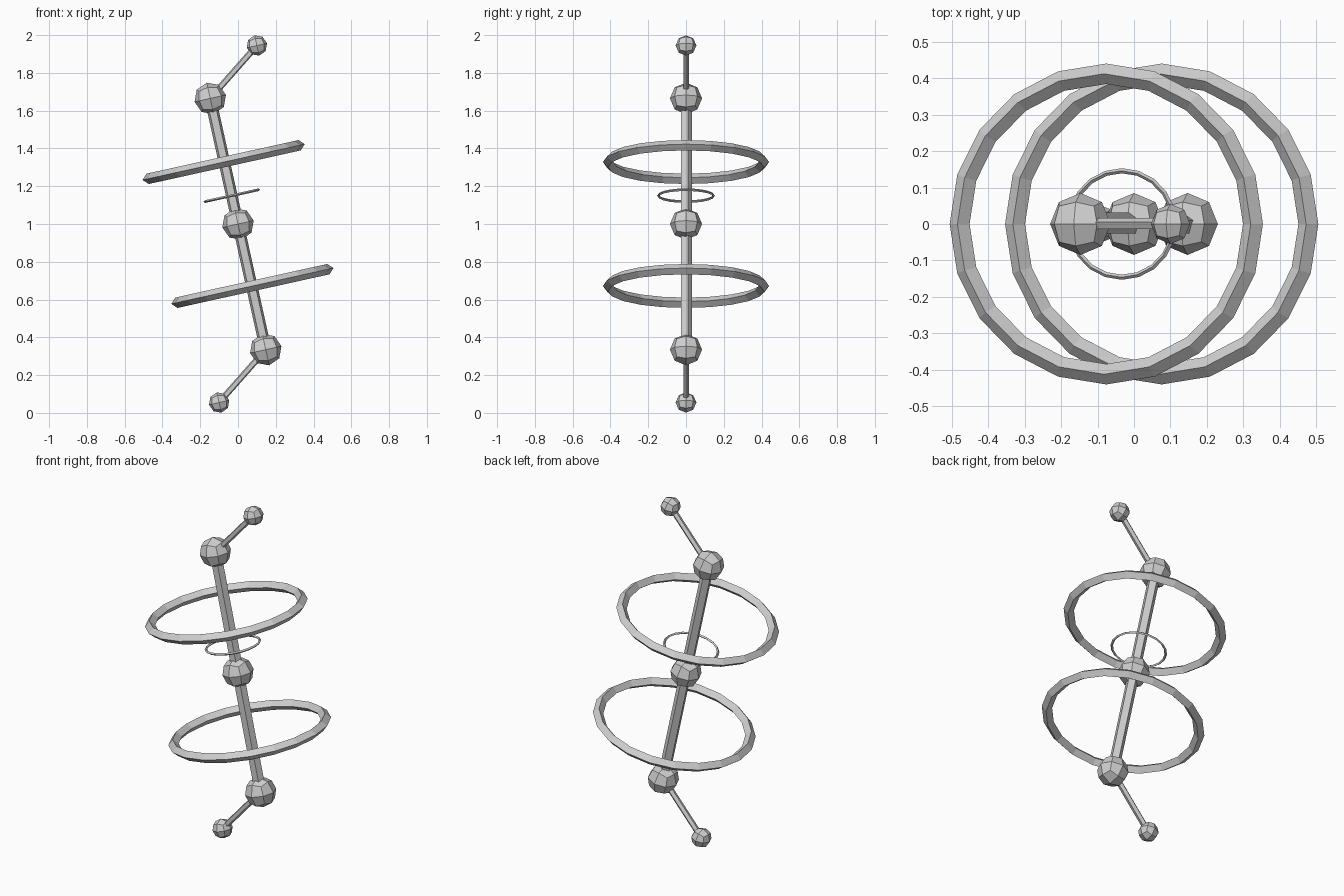
import bpy, bmesh, math
from mathutils import Vector, Matrix

if "Cube" in bpy.data.objects:
    bpy.data.objects.remove(bpy.data.objects["Cube"])

grey = bpy.data.materials.new("light_grey")
grey.diffuse_color = (0.62, 0.62, 0.62, 1)
grey.use_nodes = True
grey.node_tree.nodes["Principled BSDF"].inputs["Base Color"].default_value = grey.diffuse_color

TILT = math.atan2(-0.147, 0.665)      # lean of the main shaft in the x-z plane


def place(name, bm, pos, angle):
    """Turn a bmesh into an object, leaning about y."""
    me = bpy.data.meshes.new(name)
    bm.to_mesh(me)
    bm.free()
    me.materials.append(grey)
    ob = bpy.data.objects.new(name, me)
    ob.matrix_world = Matrix.Translation(pos) @ Matrix.Rotation(angle, 4, 'Y')
    bpy.context.collection.objects.link(ob)


def ball(name, x, z, r):
    # low-poly quad ball: subdivided cube pushed out to a sphere
    bm = bmesh.new()
    bmesh.ops.create_cube(bm, size=2)
    bmesh.ops.subdivide_edges(bm, edges=bm.edges[:], cuts=1, use_grid_fill=True)
    for v in bm.verts:
        v.co = v.co.normalized() * r
    place(name, bm, (x, 0, z), TILT)


def rod(name, a, b, r):
    # five-sided rod with one edge towards the back
    a, b = Vector((a[0], 0, a[1])), Vector((b[0], 0, b[1]))
    d = b - a
    bm = bmesh.new()
    bmesh.ops.create_cone(bm, cap_ends=True, segments=5, radius1=r, radius2=r,
                          depth=d.length)
    place(name, bm, (a + b) / 2, math.atan2(d.x, d.z))


def ring(name, x, z, major, minor):
    # 20-sided ring with a diamond cross-section
    bpy.ops.mesh.primitive_torus_add(major_segments=20, minor_segments=4,
                                     major_radius=major, minor_radius=minor,
                                     location=(x, 0, z), rotation=(0, TILT, 0))
    ob = bpy.context.object
    ob.name = name
    ob.data.materials.append(grey)
    for p in ob.data.polygons:
        p.use_smooth = False


# joints, arms and large rings are point-symmetric about the centre (0, 1)
ball("centre_joint", 0, 1, 0.085)
for label, s in (("upper", 1), ("lower", -1)):
    joint = (-0.147 * s, 1 + 0.665 * s)
    tip = (0.10 * s, 1 + 0.945 * s)
    ball(label + "_joint", *joint, 0.085)
    ball(label + "_tip", *tip, 0.055)
    rod(label + "_arm", joint, tip, 0.017)
    rod(label + "_shaft", (0, 1), joint, 0.032)
    ring(label + "_ring", -0.076 * s, 1 + 0.328 * s, 0.412, 0.028)

# thin inner ring above the centre
ring("small_ring", -0.033, 1.15, 0.146, 0.007)
